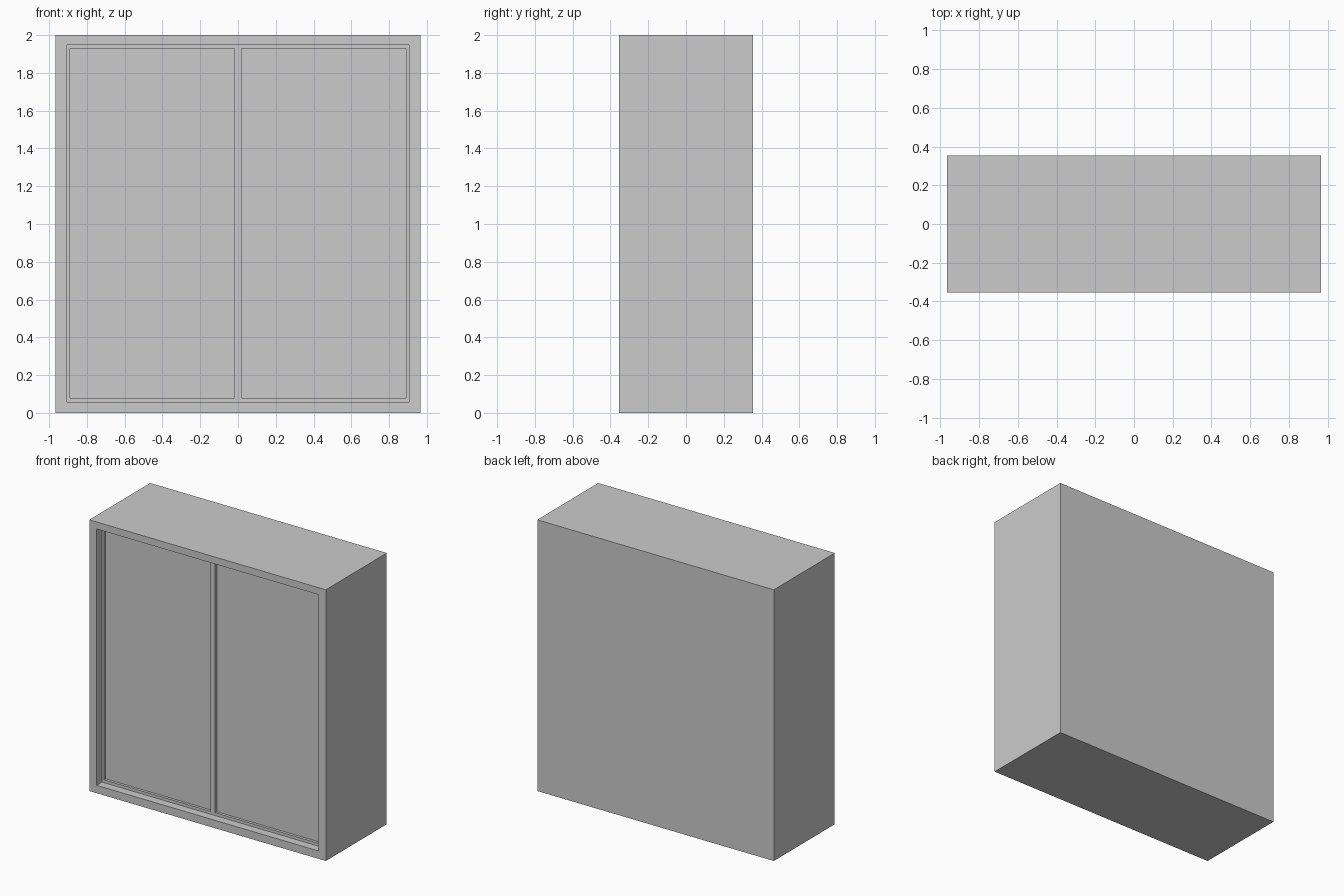
import bpy
import bmesh
from mathutils import Vector

if "Cube" in bpy.data.objects:
    bpy.data.objects.remove(bpy.data.objects["Cube"])


def recessed_box(name, lo, hi, opening, depth):
    """Box whose front (-y) face has a rectangular recess: opening = x0, x1, z0, z1."""
    lo, hi = Vector(lo), Vector(hi)
    bm = bmesh.new()
    bmesh.ops.create_cube(bm, size=1)
    for v in bm.verts:
        v.co = Vector(hi[i] if v.co[i] > 0 else lo[i] for i in range(3))
    bm.normal_update()
    front = next(f for f in bm.faces if f.normal.y < -0.9)

    # rim around the opening
    bmesh.ops.inset_individual(bm, faces=[front], thickness=0.005)
    cx, cz = (lo.x + hi.x) / 2, (lo.z + hi.z) / 2
    x0, x1, z0, z1 = opening
    for v in front.verts:
        v.co.x = x0 if v.co.x < cx else x1
        v.co.z = z0 if v.co.z < cz else z1

    # push the opening inwards
    new = bmesh.ops.extrude_discrete_faces(bm, faces=[front])["faces"][0]
    for v in new.verts:
        v.co.y += depth
    bmesh.ops.recalc_face_normals(bm, faces=bm.faces)

    mesh = bpy.data.meshes.new(name)
    bm.to_mesh(mesh)
    bm.free()
    obj = bpy.data.objects.new(name, mesh)
    bpy.context.collection.objects.link(obj)
    return obj


W, D, H = 0.965, 0.355, 2.0          # half width, half depth, height
IN_X, IN_Z0, IN_Z1 = 0.905, 0.058, 1.948
DOOR_Y = -D + 0.062                  # front plane of the doors

# Cabinet body with the deep front opening
recessed_box("cabinet_body", (-W, -D, 0), (W, D, H),
             (-IN_X, IN_X, IN_Z0, IN_Z1), 0.10)

# Pair of framed doors with sunken panels
for side, name in ((-1, "left_door"), (1, "right_door")):
    xa, xb = sorted((0, side * IN_X))
    pa, pb = sorted((side * 0.018, side * 0.89))
    recessed_box(name, (xa, DOOR_Y, IN_Z0), (xb, -D + 0.10, IN_Z1),
                 (pa, pb, 0.079, 1.928), 0.02)
